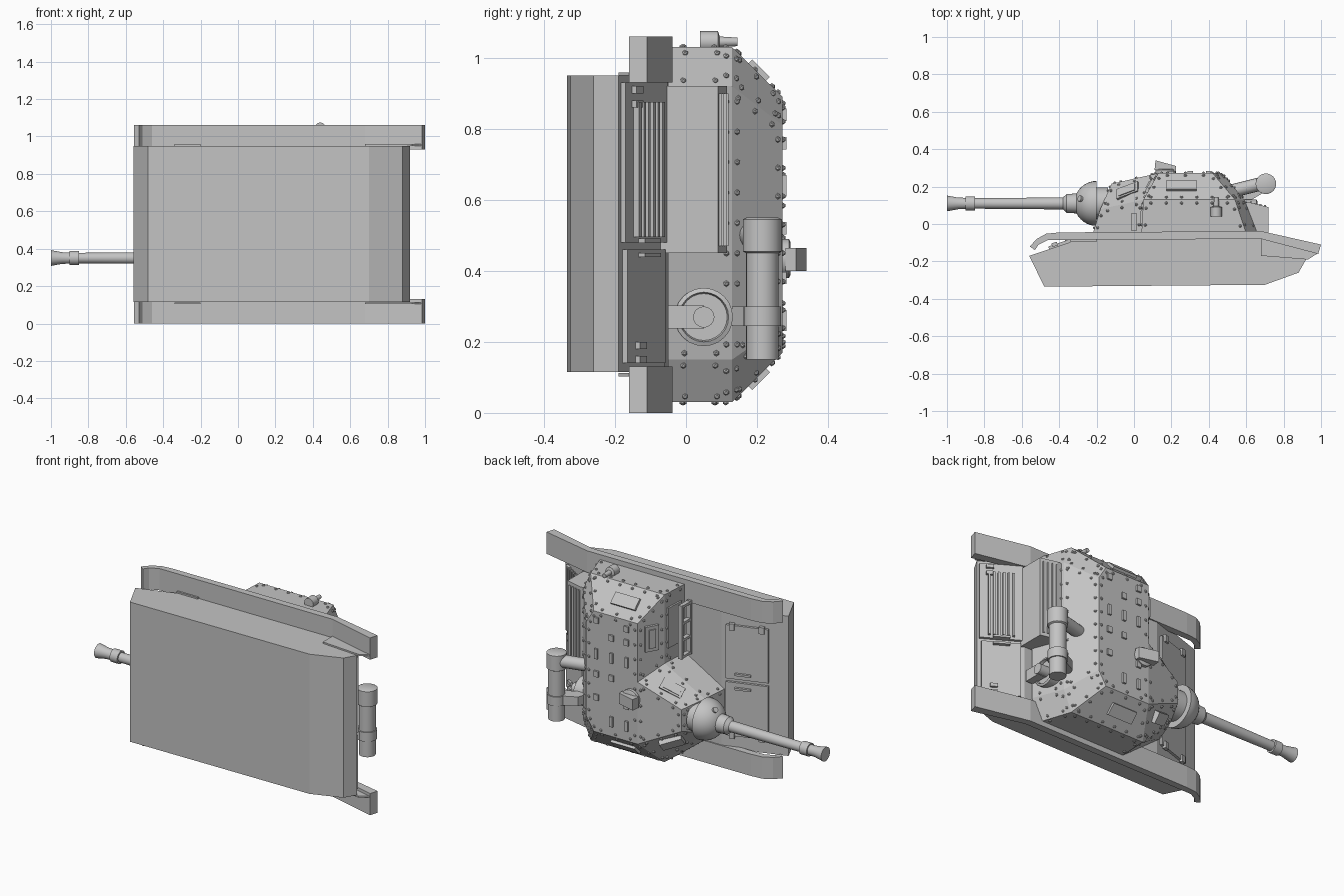
import bpy, bmesh
from math import pi, cos, sin, radians
from mathutils import Vector, Matrix

if "Cube" in bpy.data.objects:
    bpy.data.objects.remove(bpy.data.objects["Cube"], do_unlink=True)

grey = bpy.data.materials.new("plain_grey")
grey.use_nodes = True
grey.diffuse_color = (0.55, 0.55, 0.55, 1)
grey.node_tree.nodes["Principled BSDF"].inputs["Base Color"].default_value = (0.55, 0.55, 0.55, 1)
X, Y, Z = Vector((1, 0, 0)), Vector((0, 1, 0)), Vector((0, 0, 1))


def finish(name, bm, smooth=False):
    bmesh.ops.recalc_face_normals(bm, faces=bm.faces)
    mesh = bpy.data.meshes.new(name)
    bm.to_mesh(mesh)
    bm.free()
    ob = bpy.data.objects.new(name, mesh)
    bpy.context.collection.objects.link(ob)
    mesh.materials.append(grey)
    if smooth:
        bpy.ops.object.select_all(action='DESELECT')
        ob.select_set(True)
        bpy.context.view_layer.objects.active = ob
        bpy.ops.object.shade_smooth_by_angle(angle=radians(35))
    return ob


def prism(name, points, z0, z1):
    """Extrude an x-y outline across the width."""
    bm = bmesh.new()
    face = bm.faces.new([bm.verts.new((x, y, z0)) for x, y in points])
    ext = bmesh.ops.extrude_face_region(bm, geom=[face])
    moved = [v for v in ext["geom"] if isinstance(v, bmesh.types.BMVert)]
    bmesh.ops.translate(bm, vec=(0, 0, z1 - z0), verts=moved)
    return finish(name, bm)


def block(name, centre, size, u=X, n=Z):
    """Box with sides along u, n x u and n."""
    n = Vector(n).normalized()
    u = (Vector(u) - n * n.dot(u)).normalized()
    v = n.cross(u)
    frame = Matrix((u, v, n)).transposed().to_4x4()
    bm = bmesh.new()
    bmesh.ops.create_cube(bm, size=1, matrix=Matrix.Translation(centre) @ frame @ Matrix.Diagonal((*size, 1)))
    return finish(name, bm)


def lathe(name, origin, axis, profile, seg=24):
    """Turn (distance, radius) pairs around an axis."""
    turn = Vector(axis).to_track_quat('Z', 'Y').to_matrix()
    bm = bmesh.new()
    rings = []
    for t, r in profile:
        rings.append([bm.verts.new(Vector(origin) + turn @ Vector((r * cos(2 * pi * i / seg), r * sin(2 * pi * i / seg), t)))
                      for i in range(seg)])
    for a, b in zip(rings, rings[1:]):
        for i in range(seg):
            j = (i + 1) % seg
            bm.faces.new((a[i], a[j], b[j], b[i]))
    bm.faces.new(rings[0])
    bm.faces.new(rings[-1])
    return finish(name, bm, True)


# Hull tub, lying on its side
prism("hull", [(-.56, -.17), (-.48, -.335), (.70, -.325), (.88, -.26), (.92, -.19),
               (.70, -.06), (-.2, -.05)], .115, .95)

# Track guards with their rear mud flaps
guard = [(-.557, -.12), (-.52, -.08), (-.47, -.052), (-.40, -.045), (.68, -.038), (1.0, -.11),
         (.985, -.16), (.68, -.08), (-.46, -.085), (-.51, -.11), (-.53, -.14)]
for side, z0, z1, p0 in (("near", 0, .13, .103), ("far", .93, 1.06, .95)):
    prism(side + "_track_guard", guard, z0, z1)
    prism(side + "_mud_flap", [(.68, -.07), (.68, -.17), (.93, -.19), (.985, -.155)], p0, p0 + .009)
    prism(side + "_front_bracket", [(-.34, -.07), (-.2, -.07), (-.2, -.095), (-.34, -.095)], p0, p0 + .009)

# Faceted fighting compartment: floor, waist and roof outlines in x-z
floor = [(.60, 1.03), (.04, 1.03), (.04, .62), (-.22, .47), (-.22, .23), (.04, .03), (.60, .03), (.66, .15), (.66, .92)]
waist = [(.54, 1.03), (.05, 1.03), (.05, .62), (-.18, .45), (-.18, .25), (.05, .03), (.54, .03), (.59, .15), (.59, .92)]
roof = [(.42, .89), (.13, .89), (.13, .54), (-.12, .42), (-.12, .29), (.13, .17), (.42, .17), (.47, .25), (.47, .81)]
nose = (3, 4)
bm = bmesh.new()
levels = []
for outline, y, nose_y in ((floor, -.05, -.05), (waist, .13, .08), (roof, .272, .215)):
    levels.append([bm.verts.new((x, nose_y if i in nose else y, z)) for i, (x, z) in enumerate(outline)])
walls = []
for a, b in zip(levels, levels[1:]):
    for i in range(9):
        j = (i + 1) % 9
        walls.append(bm.faces.new((a[i], a[j], b[j], b[i])))
top = levels[2]
walls.append(bm.faces.new(top[:3] + top[5:]))
walls.append(bm.faces.new(top[2:6]))
bm.faces.new(levels[0])
bmesh.ops.recalc_face_normals(bm, faces=bm.faces)
panels = [(f.calc_center_median(), f.normal.copy(), [v.co.copy() for v in f.verts]) for f in walls]
finish("compartment", bm)

# Rivets following every panel border
bm = bmesh.new()
for centre, normal, corners in panels:
    for a, b in zip(corners, corners[1:] + corners[:1]):
        along = b - a
        inward = normal.cross(along).normalized()
        if inward.dot(centre - a) < 0:
            inward.negate()
        if max(a.y, b.y) < 0:
            continue
        count = max(2, round(along.length / .085))
        for k in range(count):
            spot = a + along * ((k + .5) / count) + inward * .018
            bmesh.ops.create_icosphere(bm, subdivisions=1, radius=.009, matrix=Matrix.Translation(spot))
finish("rivets", bm, True)


def fitting(name, index, size, shift=(0, 0, 0), u=X):
    """Plate lying on one compartment panel."""
    centre, normal, _ = panels[index]
    return block(name, centre + Vector(shift), size, u, normal)


# Vision flaps and doors on the panels
fitting("far_side_flap", 9, (.16, .07, .03), (-.03, 0, 0))
fitting("near_side_flap", 14, (.16, .07, .03), (-.03, 0, 0))
fitting("gunner_flap", 11, (.13, .065, .03))
fitting("gunner_flap_cover", 11, (.10, .045, .04))
fitting("near_nose_flap", 13, (.13, .065, .03))
fitting("driver_visor", 10, (.08, .15, .03), (0, 0, .02), Y)
fitting("driver_visor_slit", 10, (.04, .11, .044), (0, 0, .02), Y)
fitting("driver_door", 1, (.12, .24, .02), (0, .01, 0), Y)

# Small roof plates in two staggered rows
for i, z in enumerate((.26, .38, .52, .64, .76, .84)):
    for x in (.20, .30, .40):
        if (i + round(x * 10)) % 4:
            long_way = i % 3 == 0
            block("roof_plate", (x, .275, z), (.02 if long_way else .03, .016, .06 if long_way else .035))

# Periscope
lathe("periscope_base", (.17, .26, .435), Y, [(0, .055), (.03, .055), (.035, .045)], 16)
prism("periscope_hood", [(.11, .29), (.115, .34), (.225, .31), (.225, .28)], .40, .465)

# Side knob
lathe("side_knob", (.44, .065, 1.045), Y, [(-.025, .03), (.025, .03), (.03, .015), (.08, .012)], 12)

# Gun in its ball mount
ball = [(.12 * sin(a * pi / 20), .12 * cos(a * pi / 20)) for a in range(0, 10)]
lathe("gun_ball", (-.2, .11, .35), -X, [(-.06, .085), (0, .085)] + ball, 32)
lathe("gun_barrel", (0, .11, .35), -X, [(.28, .055), (.36, .05), (.38, .032), (.85, .028), (.85, .038), (.90, .038),
                                       (.90, .03), (.94, .031), (1.0, .042)], 24)
lathe("ball_sight", (-.27, .13, .42), (-1, .3, .8), [(-.02, .016), (.03, .016)], 12)

# Front deck doors with handles and hinges
slope = Vector((.36, .12, 0)).normalized()
up = Vector((-.12, .36, 0)).normalized()
for z in (.36, .70):
    block("deck_door", Vector((-.34, -.097, z)) + up * .006, (.24, .32, .018), slope, up)
    block("deck_door_handle", Vector((-.32, -.09, .53 + (z - .53) * .25)) + up * .02, (.09, .012, .018), slope, up)
    for x in (-.42, -.26):
        block("deck_door_hinge", Vector((x, -.17 + (x + .56) / 3, .53 + (z - .53) * 1.9)) + up * .015, (.03, .04, .02), slope, up)

# Ladder-like rack before the driver plate
for y in (-.03, .05):
    block("rack_rail", (.0, y, .79), (.025, .015, .32))
for z in (.64, .74, .84, .94):
    block("rack_rung", (.0, .01, z), (.025, .08, .015))

# Engine box with grille on its top
prism("engine_box", [(.5, -.08), (.72, -.08), (.72, .09), (.62, .115), (.5, .115)], .45, .92)
for x in (.625, .65, .675, .70):
    block("engine_grille_bar", (x, .115 - (x - .62) * .25, .685), (.012, .012, .43))

# Sloping rear deck with louvres and access door
fall = Vector((-.22, .13, 0)).normalized()
out = Vector((.13, .22, 0)).normalized()
mid = Vector((.81, -.125, 0)) + out * .006
block("louvre_panel", mid + Z * .705, (.23, .45, .02), fall, out)
for k in range(6):
    block("louvre", mid + Z * .685 + out * .018 + fall * (k - 2.5) * .026, (.012, .38, .02), fall, out)
block("access_door", mid + Z * .30, (.21, .32, .02), fall, out)
for z in (.445, .485):
    block("rear_handle", mid + Z * z + out * .02, (.09, .012, .022), fall, out)
for z in (.15, .19):
    block("door_hinge", mid + Z * z - fall * .04 + out * .014, (.04, .02, .02), fall, out)
for z in (.87, .91):
    block("panel_hinge", mid + Z * z - fall * .06 + out * .014, (.04, .02, .02), fall, out)

# Exhaust silencer, clamp, feed pipe and support
lathe("silencer", (.705, .215, 0), Z, [(.15, .046), (.45, .046), (.455, .055), (.545, .055), (.55, .045)], 24)
lathe("silencer_clamp", (.705, .215, 0), Z, [(.245, .053), (.30, .053)], 24)
lathe("feed_pipe", (.50, .17, .50), (.2, .05, 0), [(0, .036), (.2, .036)], 16)
prism("silencer_support", [(.56, .13), (.58, .19), (.70, .25), (.73, .19), (.63, .13)], .245, .30)

# Rear round port with its spout
lathe("rear_port", (.58, .05, .27), X, [(0, .082), (.075, .082), (.08, .07), (.065, .066)], 24)
lathe("port_spout_end", (.63, .05, .27), X, [(0, .03), (.075, .03)], 16)
block("port_spout", (.675, .0, .27), (.05, .10, .065))
